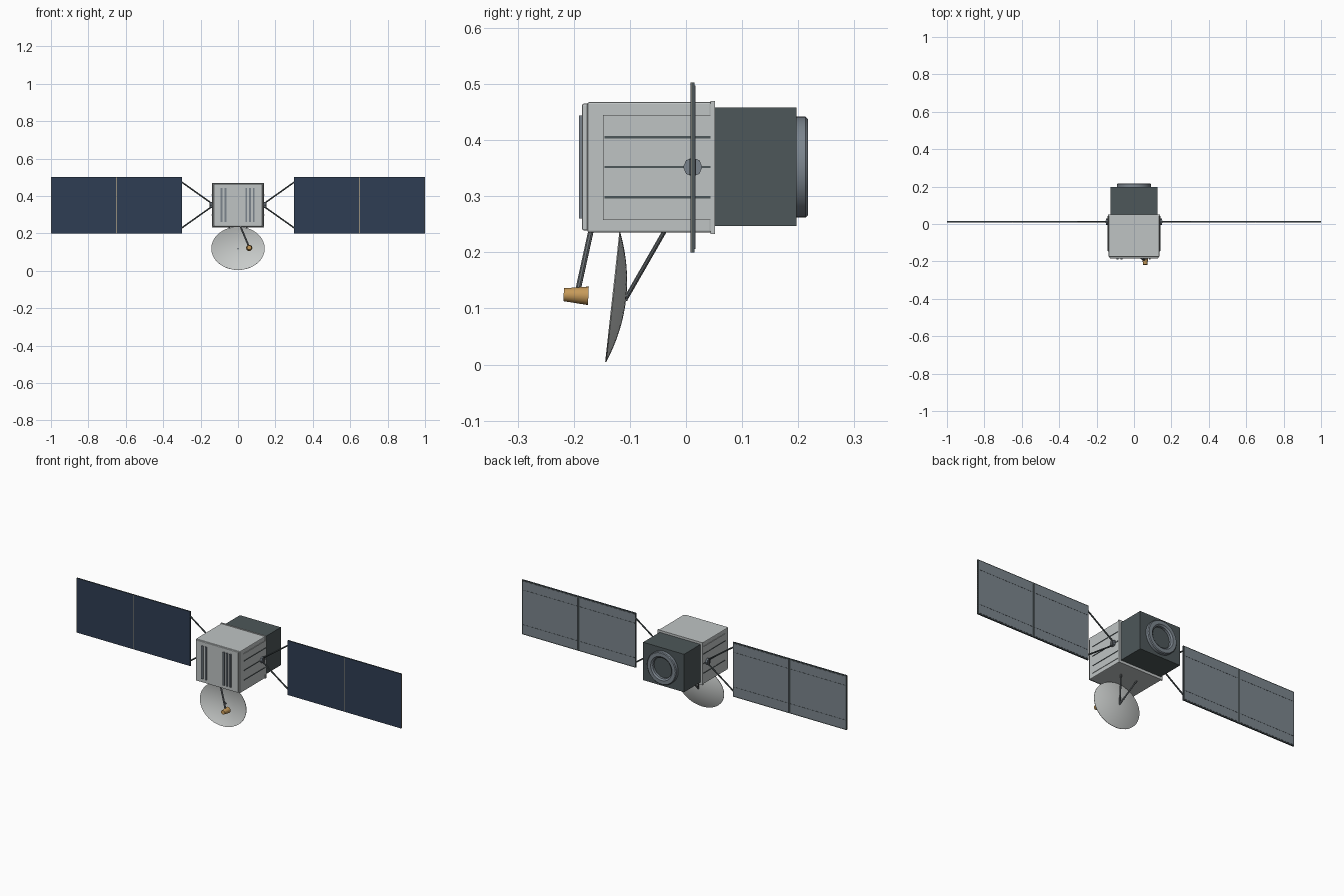
import bpy, bmesh, math
from mathutils import Vector

cube = bpy.data.objects.get("Cube")
if cube:
    bpy.data.objects.remove(cube, do_unlink=True)


def material(name, *rgb):
    m = bpy.data.materials.new(name)
    m.use_nodes = True
    m.diffuse_color = (*rgb, 1)
    m.node_tree.nodes["Principled BSDF"].inputs["Base Color"].default_value = (*rgb, 1)
    return m


HULL = material("light grey hull", 0.52, 0.55, 0.55)
DISH = material("pale dish", 0.58, 0.60, 0.59)
DARK = material("charcoal", 0.075, 0.095, 0.10)
BLUE = material("navy cells", 0.028, 0.048, 0.088)
MID = material("blue grey metal", 0.20, 0.235, 0.27)
STRUT = material("strut grey", 0.14, 0.155, 0.165)
GOLD = material("gold", 0.56, 0.32, 0.10)
TAN = material("tan trim", 0.30, 0.27, 0.20)


def finish(name, bm, mat, smooth=False):
    bmesh.ops.recalc_face_normals(bm, faces=bm.faces)
    mesh = bpy.data.meshes.new(name)
    bm.to_mesh(mesh)
    bm.free()
    mesh.materials.append(mat)
    ob = bpy.data.objects.new(name, mesh)
    bpy.context.collection.objects.link(ob)
    if smooth:
        bpy.ops.object.select_all(action='DESELECT')
        ob.select_set(True)
        bpy.context.view_layer.objects.active = ob
        bpy.ops.object.shade_smooth_by_angle(angle=math.radians(35))
    return ob


def box(name, xs, ys, zs, mat, bevel=0):
    bm = bmesh.new()
    bmesh.ops.create_cube(bm, size=1)
    for v in bm.verts:
        v.co = [(a + b) / 2 + c * (b - a) for c, (a, b) in zip(v.co, (xs, ys, zs))]
    if bevel:
        bmesh.ops.bevel(bm, geom=bm.edges[:], offset=bevel, segments=2,
                        profile=0.5, affect='EDGES')
    return finish(name, bm, mat)


def rod(name, a, b, r1, mat, r2=None, sides=8):
    a, b = Vector(a), Vector(b)
    bm = bmesh.new()
    bmesh.ops.create_cone(bm, cap_ends=True, segments=sides, radius1=r1,
                          radius2=r1 if r2 is None else r2, depth=(b - a).length)
    rot = (b - a).to_track_quat('Z', 'Y')
    for v in bm.verts:
        v.co = rot @ v.co + (a + b) / 2
    return finish(name, bm, mat, sides > 8)


def lathe(name, profile, mat, place, sides=40, closed=False):
    """Spin (radius, height) points; place maps each point to the model."""
    bm = bmesh.new()
    rings = []
    for r, h in profile:
        angles = [2 * math.pi * i / sides for i in range(sides)]
        rings.append([bm.verts.new(place(r * math.cos(t), r * math.sin(t), h))
                      for t in angles])
    pairs = list(zip(rings, rings[1:]))
    if closed:
        pairs.append((rings[-1], rings[0]))
    for p, q in pairs:
        for i in range(sides):
            j = (i + 1) % sides
            bm.faces.new((p[i], p[j], q[j], q[i]))
    bmesh.ops.remove_doubles(bm, verts=bm.verts, dist=1e-5)
    return finish(name, bm, mat, True)


MIDZ = 0.352

# Main body with its front plate and rear collar
box("body", (-0.136, 0.136), (-0.176, 0.046), (0.235, 0.468), HULL, 0.004)
box("front_plate", (-0.13, 0.13), (-0.185, -0.17), (0.239, 0.465), HULL, 0.003)
box("rear_collar", (-0.138, 0.138), (0.044, 0.052), (0.233, 0.47), HULL)

# Upright slats on the front
for x in (-0.088, -0.066, 0.044, 0.064, 0.084):
    box("front_slat", (x - 0.005, x + 0.005), (-0.191, -0.184), (0.26, 0.444), MID)

# Rear equipment box and nozzle ring
box("rear_box", (-0.126, 0.126), (0.05, 0.197), (0.247, 0.458), DARK)
lathe("rear_ring", [(0.09, 0.19), (0.09, 0.213), (0.086, 0.217), (0.066, 0.217),
                    (0.058, 0.21), (0.058, 0.19)],
      MID, lambda u, v, h: (u, h, MIDZ + v), closed=True)

for s, side in ((1, "left"), (-1, "right")):
    def sx(a, b):
        return tuple(sorted((s * a, s * b)))

    # Side panel with grooves
    box(side + "_side_panel", sx(0.13, 0.139), (-0.148, 0.045), (0.258, 0.445), HULL)
    for z in (0.298, MIDZ, 0.405):
        box(side + "_side_groove", sx(0.135, 0.141), (-0.145, 0.044),
            (z - 0.002, z + 0.002), DARK)

    # Hub and the pair of arms holding the wing
    rod(side + "_hub", (s * 0.13, 0.012, MIDZ), (s * 0.149, 0.012, MIDZ), 0.017, MID)
    box(side + "_hub_bracket", sx(0.145, 0.153), (0.006, 0.018),
        (MIDZ - 0.014, MIDZ + 0.014), STRUT)
    for d in (1, -1):
        rod(side + "_wing_arm", (s * 0.145, 0.012, MIDZ + d * 0.012),
            (s * 0.303, 0.012, MIDZ + d * 0.124), 0.004, DARK)

    # Wing: dark core, cells in front, grey backing behind
    box(side + "_wing_core", sx(0.3, 1.0), (0.0095, 0.0155), (0.2, 0.503), DARK)
    box(side + "_wing_seam", sx(0.648, 0.652), (0.0085, 0.012), (0.201, 0.502), TAN)
    box(side + "_wing_edge", sx(0.998, 1.0), (0.0088, 0.012), (0.2, 0.503), TAN)
    for a, b in ((0.3, 0.648), (0.652, 0.998)):
        box(side + "_cells", sx(a, b), (0.008, 0.012), (0.2, 0.503), BLUE)
        box(side + "_backing", sx(a + 0.004, b - 0.004), (0.013, 0.0165),
            (0.206, 0.497), MID)
        for z in (0.255, 0.448):
            box(side + "_backing_line", sx(a + 0.004, b - 0.004), (0.015, 0.0172),
                (z - 0.001, z + 0.001), DARK)

# Oval dish, tilted slightly upward
centre = Vector((0, -0.1295, 0.12))
up = Vector((0, 0.108, 0.994))
back = Vector((0, 0.994, -0.108))
steps = 8
outer = [(i / steps, 0.023 * (1 - (i / steps) ** 2)) for i in range(steps + 1)]
inner = [(r, h - 0.002) for r, h in reversed(outer)]
lathe("dish", outer + inner, DISH,
      lambda u, v, h: centre + Vector((u * 0.143, 0, 0)) + up * v * 0.116 + back * h)

# Struts carrying the dish, meeting behind its middle
for s in (1, -1):
    rod("dish_strut", (s * 0.05, -0.038, 0.238), (0, -0.107, 0.118), 0.004, STRUT)
rod("dish_pin", (0, -0.113, 0.118), (0, -0.104, 0.118), 0.005, STRUT)

# Feed horn on its arm
rod("feed_arm", (0.012, -0.169, 0.24), (0.06, -0.194, 0.126), 0.005, STRUT)
rod("feed_horn", (0.06, -0.218, 0.1245), (0.06, -0.174, 0.1225), 0.0115, GOLD,
    0.0165, 20)
